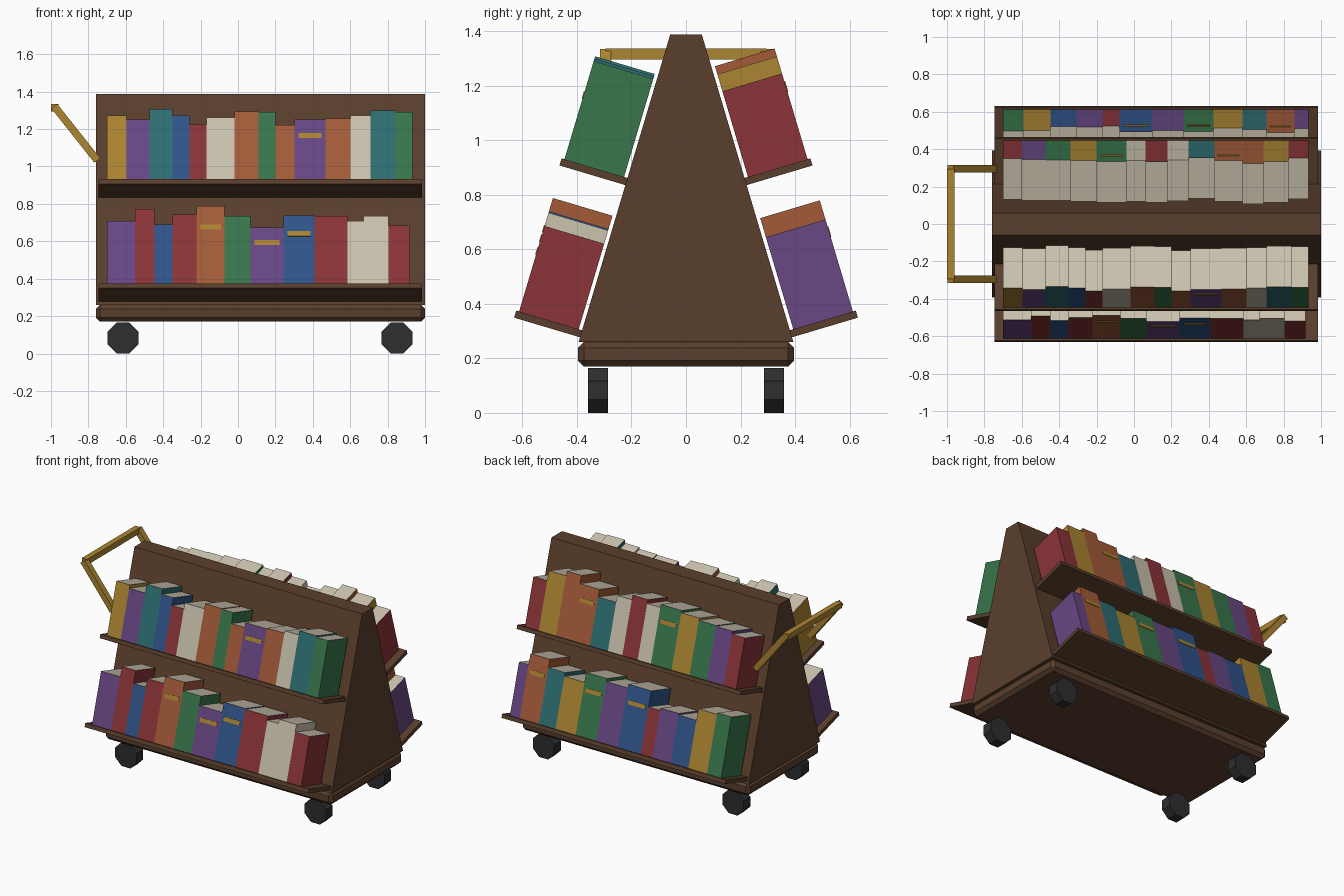
import bpy, bmesh, math
from mathutils import Matrix, Vector

if "Cube" in bpy.data.objects:
    bpy.data.objects.remove(bpy.data.objects["Cube"])


def material(name, rgb):
    m = bpy.data.materials.new(name)
    m.diffuse_color = [((c / 255 + 0.055) / 1.055) ** 2.4 for c in rgb] + [1]
    m.use_nodes = True
    m.node_tree.nodes["Principled BSDF"].inputs["Base Color"].default_value = m.diffuse_color
    return m


MATS = {n: material(n, c) for n, c in {
    "brown": (90, 63, 45), "gold": (172, 133, 50), "purple": (104, 71, 132),
    "teal": (46, 110, 114), "blue": (48, 84, 138), "red": (139, 52, 56),
    "cream": (203, 195, 175), "orange": (164, 91, 57), "green": (56, 118, 76),
    "black": (46, 46, 48)}.items()}


def finish(name, bm, *mats):
    bmesh.ops.recalc_face_normals(bm, faces=bm.faces)
    me = bpy.data.meshes.new(name)
    bm.to_mesh(me)
    bm.free()
    ob = bpy.data.objects.new(name, me)
    bpy.context.collection.objects.link(ob)
    for m in mats:
        me.materials.append(MATS[m])
    return ob


def box(name, lo, hi, mat, frame=Matrix(), top=None, bevel=0):
    """Box between two corners in a local frame, optionally with its own top colour."""
    bm = bmesh.new()
    bmesh.ops.create_cube(bm, size=1)
    lo, hi = Vector(lo), Vector(hi)
    for v in bm.verts:
        v.co = Vector([(a + b) / 2 + c * (b - a) for a, b, c in zip(lo, hi, v.co)])
    bm.normal_update()
    if bevel:
        bmesh.ops.bevel(bm, geom=bm.edges[:], offset=bevel, segments=1, affect='EDGES')
    if top:
        for f in bm.faces:
            f.material_index = 1 if f.normal.z > 0.9 else 0
    bm.transform(frame)
    return finish(name, bm, *([mat, top] if top else [mat]))


# Body: trapezoid prism
X0, X1 = -0.76, 1.0
TOP_Z, BOT_Z, TOP_Y, BOT_Y = 1.387, 0.259, 0.058, 0.394
bm = bmesh.new()
face = bm.faces.new([bm.verts.new((X0, y, z)) for y, z in
                     [(-BOT_Y, BOT_Z), (BOT_Y, BOT_Z), (TOP_Y, TOP_Z), (-TOP_Y, TOP_Z)]])
ext = bmesh.ops.extrude_face_region(bm, geom=[face])
bmesh.ops.translate(bm, vec=(X1 - X0, 0, 0),
                    verts=[g for g in ext["geom"] if isinstance(g, bmesh.types.BMVert)])
finish("body", bm, "brown")

# Base board
box("base", (X0, -0.396, 0.17), (X1, 0.396, 0.26), "brown", bevel=0.022)

# Wheels
for i, x in enumerate((-0.615, 0.85)):
    for j, y in enumerate((-0.323, 0.323)):
        bm = bmesh.new()
        bmesh.ops.create_cone(bm, cap_ends=True, segments=8, radius1=0.0893, radius2=0.0893, depth=0.073)
        bm.transform(Matrix.Translation((x, y, 0.0825)) @ Matrix.Rotation(math.pi / 2, 4, 'X')
                     @ Matrix.Rotation(math.pi / 8, 4, 'Z'))
        finish(f"wheel_{i}{j}", bm, "black")

# Handle: two sloping arms and a crossbar
a, b = Vector((-0.752, 0, 1.032)), Vector((-0.982, 0, 1.322))
d = (b - a).normalized()
for side, y in (("front", -0.295), ("back", 0.295)):
    rot = Matrix.Rotation(math.atan2(d.x, d.z), 4, 'Y')
    box(f"handle_arm_{side}", (-0.02, -0.02, 0), (0.02, 0.02, (b - a).length), "gold",
        Matrix.Translation((a.x, y, a.z)) @ rot)
box("handle_crossbar", (-1.0, -0.295, 1.295), (-0.96, 0.295, 1.335), "gold")

# Shelf frames: x along, second axis out of the sloping face, third axis up the slope
tilt = math.atan2(BOT_Y - TOP_Y, TOP_Z - BOT_Z)
S, C = math.sin(tilt), math.cos(tilt)


def shelf_frame(side, z):
    y = TOP_Y + (TOP_Z - z) * math.tan(tilt)
    return Matrix(((1, 0, 0, 0), (0, side * C, -side * S, side * y), (0, S, C, z), (0, 0, 0, 1)))


# Rows of books: (colour, right edge x, height); a trailing * marks a gold spine band
ROWS = {
    "front_upper": (-1, 0.861, [
        ("gold", -.596, .358), ("purple", -.473, .336), ("teal", -.35, .394), ("blue", -.26, .358),
        ("red", -.168, .308), ("cream", -.018, .347), ("orange", .11, .38), ("green", .2, .376),
        ("orange", .302, .304), ("purple*", .468, .336), ("orange", .602, .342),
        ("cream", .709, .358), ("teal", .842, .385), ("green", .933, .376)]),
    "front_lower": (-1, 0.303, [
        ("purple", -.552, .35), ("red", -.446, .417), ("blue", -.35, .333), ("red", -.221, .389),
        ("orange*", -.072, .434), ("green", .067, .378), ("purple*", .243, .316),
        ("blue*", .409, .383), ("red", .586, .378), ("cream", .671, .35), ("cream", .805, .378),
        ("red", .917, .327)]),
    "back_upper": (1, 0.861, [
        ("red", -.601, .335), ("purple", -.473, .355), ("green", -.339, .36), ("gold", -.2, .375),
        ("green*", -.04, .39), ("cream", .062, .37), ("red", .18, .395), ("cream", .292, .365),
        ("teal", .431, .32), ("orange*", .581, .37), ("orange", .693, .424), ("gold", .827, .393),
        ("red", .933, .328)]),
    "back_lower": (1, 0.303, [
        ("green", -.59, .4), ("gold", -.446, .39), ("blue", -.307, .315), ("purple", -.168, .325),
        ("red", -.077, .31), ("blue*", .099, .415), ("purple", .265, .39), ("green*", .425, .41),
        ("gold", .581, .345), ("teal", .709, .37), ("orange*", .859, .425), ("purple", .933, .352)]),
}
D0, D1 = 0.013, 0.241
for row, (side, z, books) in ROWS.items():
    frame = shelf_frame(side, z)
    box(f"shelf_{row}", (-0.745, 0, -0.027), (0.985, 0.252, 0), "brown", frame)
    x = -0.7
    for i, (colour, x_end, h) in enumerate(books):
        box(f"book_{row}_{i}", (x, D0, 0), (x_end, D1, h), colour.strip("*"), frame, top="cream")
        if colour.endswith("*"):
            m = 0.125 * (x_end - x)
            box(f"spine_band_{row}_{i}", (x + m, D1 - 0.002, 0.73 * h - 0.014),
                (x_end - m, D1 + 0.003, 0.73 * h + 0.014), "gold", frame)
        x = x_end
